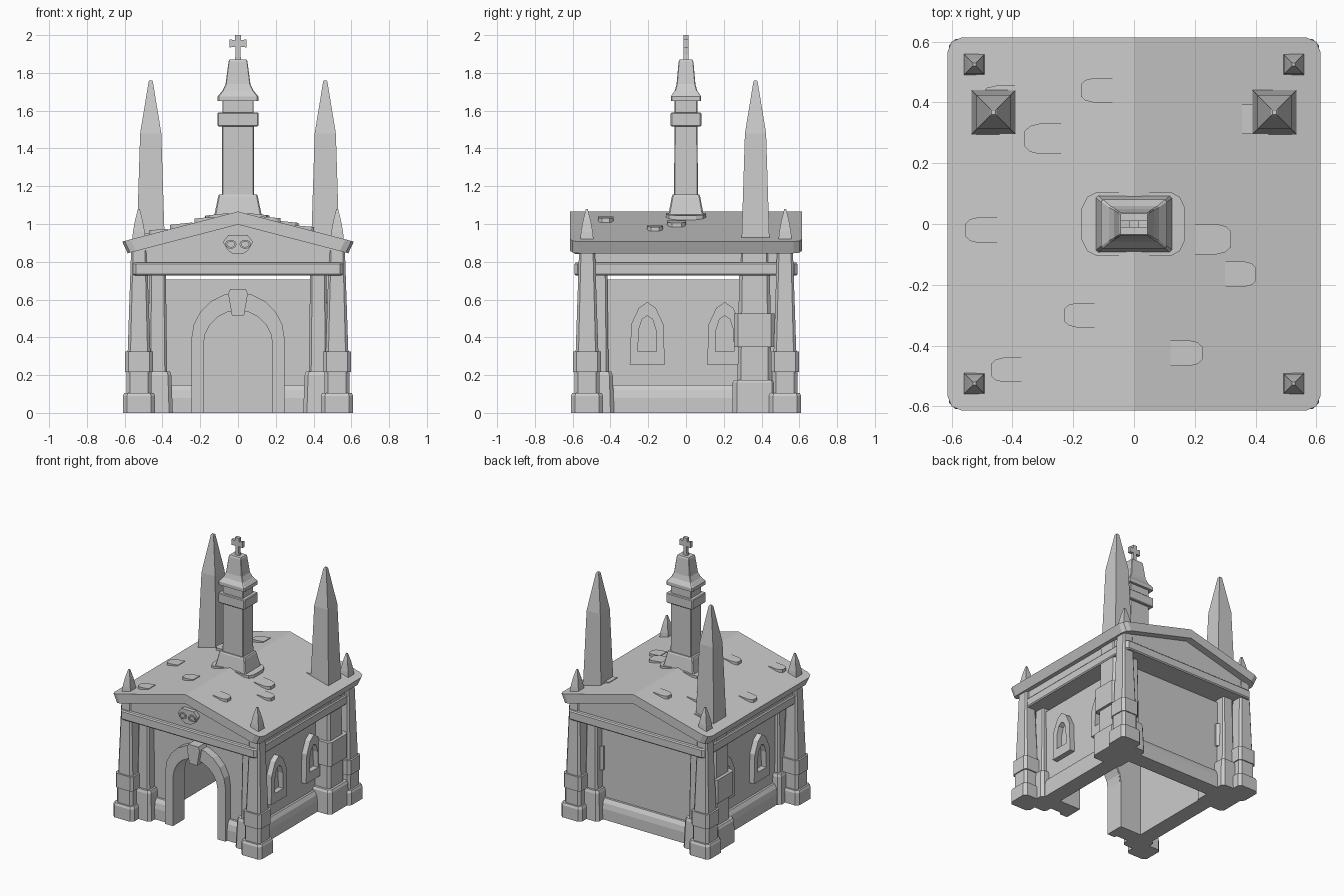
import bpy, bmesh
from math import sin, cos, pi


def make(name, verts, faces):
    me = bpy.data.meshes.new(name)
    bm = bmesh.new()
    vs = [bm.verts.new(v) for v in verts]
    for f in faces:
        bm.faces.new([vs[i] for i in f])
    bmesh.ops.recalc_face_normals(bm, faces=bm.faces)
    bm.to_mesh(me)
    bm.free()
    ob = bpy.data.objects.new(name, me)
    bpy.context.collection.objects.link(ob)
    return ob


def loft(name, rings):
    """Closed solid through rings of equal point count."""
    n = len(rings[0])
    faces = [list(range(n)), [len(rings) * n - n + i for i in range(n)]]
    for r in range(len(rings) - 1):
        for i in range(n):
            j = (i + 1) % n
            faces.append([r * n + i, r * n + j, r * n + n + j, r * n + n + i])
    return make(name, [p for r in rings for p in r], faces)


def place(axis, u, v, w):
    return (u, w, v) if axis == 'y' else (w, u, v)


def prism(name, pts, a, b, axis='y'):
    """2D outline (across, up) extruded along an axis."""
    return loft(name, [[place(axis, u, v, w) for u, v in pts] for w in (a, b)])


def ring(name, outer, inner, a, b, axis):
    """Flat frame between two outlines."""
    n = len(outer)
    loops = [(outer, a), (outer, b), (inner, b), (inner, a)]
    verts = [place(axis, u, v, w) for pts, w in loops for u, v in pts]
    faces = [[k * n + i, k * n + (i + 1) % n, (k + 1) % 4 * n + (i + 1) % n, (k + 1) % 4 * n + i]
             for k in range(4) for i in range(n)]
    return make(name, verts, faces)


def stack(name, cx, cy, levels, ch=0.0):
    """Square pillar from (z, half x, half y) levels with chamfered corners."""
    rings = []
    for z, hx, hy in levels:
        c = ch * min(hx, hy)
        p = [(hx, -hy + c), (hx, hy - c), (hx - c, hy), (-hx + c, hy),
             (-hx, hy - c), (-hx, -hy + c), (-hx + c, -hy), (hx - c, -hy)] if ch else \
            [(hx, -hy), (hx, hy), (-hx, hy), (-hx, -hy)]
        rings.append([(cx + x, cy + y, z) for x, y in p])
    return loft(name, rings)


def sq(*levels):
    return [(z, h, h) for z, h in levels]


def arch(r, spring, n=10):
    return [(-r, 0)] + [(-r * cos(pi * i / n), spring + r * sin(pi * i / n)) for i in range(n + 1)] + [(r, 0)]


def roof_z(x):
    return 1.066 - 0.26 * abs(x)


# walls: front has an arched doorway, the rest are plain
W, T, TOP = 0.44, 0.08, 0.705
prism("front_wall", [(-W, 0), (-W, TOP), (W, TOP), (W, 0)] + arch(0.185, 0.36)[::-1], -W, -W + T)
rect = [(-W, 0), (W, 0), (W, TOP), (-W, TOP)]
prism("back_wall", rect, W - T, W)
for s in (-1, 1):
    prism("side_wall", rect, s * W, s * (W - T), 'x')

# door surround and keystone
prism("door_surround", arch(0.247, 0.39) + arch(0.183, 0.36)[::-1], -0.5, -0.37)
prism("keystone", [(-0.032, 0.515), (0.032, 0.515), (0.052, 0.63), (0.042, 0.655),
                   (-0.042, 0.655), (-0.052, 0.63)], -0.525, -0.42)

# rounded plinth along the walls
plinth = [(0.40, 0), (0.48, 0), (0.48, 0.08), (0.472, 0.12), (0.455, 0.148), (0.40, 0.15)]
prism("back_plinth", plinth, -0.44, 0.44, 'x')
for s in (-1, 1):
    prism("side_plinth", [(s * u, v) for u, v in plinth], -0.44, 0.44)
    prism("front_plinth", [(-u, v) for u, v in plinth], s * 0.24, s * 0.44, 'x')

# pointed blind windows on both sides
outer = [(-0.093, 0.255), (0.093, 0.255), (0.085, 0.47), (0.045, 0.555), (0, 0.587), (-0.045, 0.555), (-0.085, 0.47)]
inner = [(-0.05, 0.325), (0.05, 0.325), (0.045, 0.44), (0.028, 0.495), (0, 0.515), (-0.028, 0.495), (-0.045, 0.44)]
for s in (-1, 1):
    for c in (-0.205, 0.205):
        ring("window_frame", [(u + c, v) for u, v in outer], [(u + c, v) for u, v in inner],
             s * 0.42, s * 0.48, 'x')

# corner columns, inner columns, roof pinnacles
for sx in (-1, 1):
    for sy in (-1, 1):
        stack("corner_column", sx * 0.524, sy * 0.524,
              sq((0, 0.085), (0.09, 0.085), (0.106, 0.078), (0.106, 0.065), (0.217, 0.065),
                 (0.217, 0.073), (0.324, 0.073), (0.324, 0.06), (0.86, 0.042)), 0.25)
        stack("inner_column", sx * 0.425, sy * 0.46,
              sq((0, 0.08), (0.2, 0.072), (0.22, 0.065), (0.22, 0.05), (0.735, 0.043)), 0.25)
        stack("corner_pinnacle", sx * 0.525, sy * 0.525,
              sq((0.9, 0.037), (0.96, 0.031), (1.02, 0.02), (1.08, 0.005)))
    # side buttress carrying a tall obelisk
    stack("buttress", sx * 0.468, 0.363,
          sq((0, 0.118), (0.16, 0.116), (0.175, 0.108), (0.175, 0.09), (0.35, 0.088), (0.35, 0.108),
             (0.525, 0.108), (0.525, 0.085), (0.88, 0.078)), 0.2)
    stack("obelisk", sx * 0.462, 0.368,
          sq((0.9, 0.073), (0.94, 0.073), (1.48, 0.056), (1.755, 0.011), (1.76, 0.007)))

# beam under the roof, gable block, roof slab
stack("beam", 0, 0, [(0.727, 0.55, 0.583), (0.735, 0.557, 0.59), (0.788, 0.557, 0.59), (0.796, 0.55, 0.583)], 0.03)
prism("gable", [(-0.54, 0.79), (0.54, 0.79), (0.54, 0.86), (0, 1.0), (-0.54, 0.86)], -0.56, 0.56)
roof = prism("roof", [(-0.613, 0.907), (0, 1.066), (0.613, 0.907), (0.584, 0.845), (0, 0.997), (-0.584, 0.845)],
             -0.613, 0.613)
bm = bmesh.new()
bm.from_mesh(roof.data)
corners = [e for e in bm.edges if all(abs(v.co.x) > 0.5 for v in e.verts)
           and abs(e.verts[0].co.y - e.verts[1].co.y) < 1e-4]
bmesh.ops.bevel(bm, geom=corners, offset=0.045, segments=2, profile=0.5, affect='EDGES')
bm.to_mesh(roof.data)
bm.free()

# carved emblem with two sockets on the gable
prism("emblem", [(-0.08, 0.905), (-0.055, 0.862), (-0.025, 0.84), (0.025, 0.84), (0.055, 0.862),
                 (0.08, 0.905), (0.05, 0.943), (-0.05, 0.943)], -0.59, -0.55)
for s in (-1, 1):
    oval = [(cos(i * pi / 5), sin(i * pi / 5)) for i in range(10)]
    ring("emblem_socket", [(s * 0.038 + 0.03 * a, 0.893 + 0.024 * b) for a, b in oval],
         [(s * 0.038 + 0.02 * a, 0.893 + 0.015 * b) for a, b in oval], -0.598, -0.58, 'y')


# loose rounded tiles: lower end lifted from the roof
def tile(x0, x1, y, h):
    d = x1 - x0
    line = [(0, -1), (0.6, -1), (0.85, -0.85), (1, -0.5), (1, 0.5), (0.85, 0.85), (0.6, 1), (0, 1)]
    low = [(x0 + d * u, y + h * v, roof_z(x0 + d * u) - 0.02 + 0.018 * u) for u, v in line]
    top = [(a, b, c + 0.025) for a, b, c in low]
    loft("roof_tile", [low, top])


for x0, x1, y, h in [(-0.07, -0.175, 0.44, 0.04), (-0.24, -0.36, 0.28, 0.05), (-0.39, -0.5, 0.41, 0.045),
                     (-0.45, -0.555, -0.02, 0.042), (-0.13, -0.23, -0.3, 0.04), (-0.37, -0.47, -0.48, 0.04),
                     (0.2, 0.32, -0.05, 0.05), (0.3, 0.402, -0.165, 0.042), (0.12, 0.225, -0.425, 0.042),
                     (0.355, 0.46, 0.345, 0.048), (-0.05, -0.172, 0.0, 0.105), (0.05, 0.168, 0.0, 0.105)]:
    tile(x0, x1, y, h)

# central turret
stack("turret_base", 0, 0, [(1.0, 0.133, 0.1), (1.035, 0.128, 0.096), (1.145, 0.105, 0.075), (1.157, 0.1, 0.07)], 0.08)
stack("turret_shaft", 0, 0, [(1.1, 0.085, 0.063), (1.66, 0.083, 0.061)], 0.08)
stack("turret_band", 0, 0, [(1.517, 0.104, 0.076), (1.522, 0.109, 0.081), (1.585, 0.109, 0.081), (1.59, 0.104, 0.076)], 0.08)
stack("turret_cap", 0, 0, [(1.65, 0.108, 0.08), (1.675, 0.108, 0.08), (1.705, 0.083, 0.06), (1.74, 0.066, 0.05),
                           (1.86, 0.05, 0.039), (1.87, 0.045, 0.034)], 0.08)

# cross finial
half = [(0.018, 1.86), (0.013, 1.895), (0.013, 1.938), (0.045, 1.935), (0.045, 1.978), (0.015, 1.972), (0.017, 2.0)]
prism("cross", half + [(-x, z) for x, z in half[::-1]], -0.012, 0.012)
